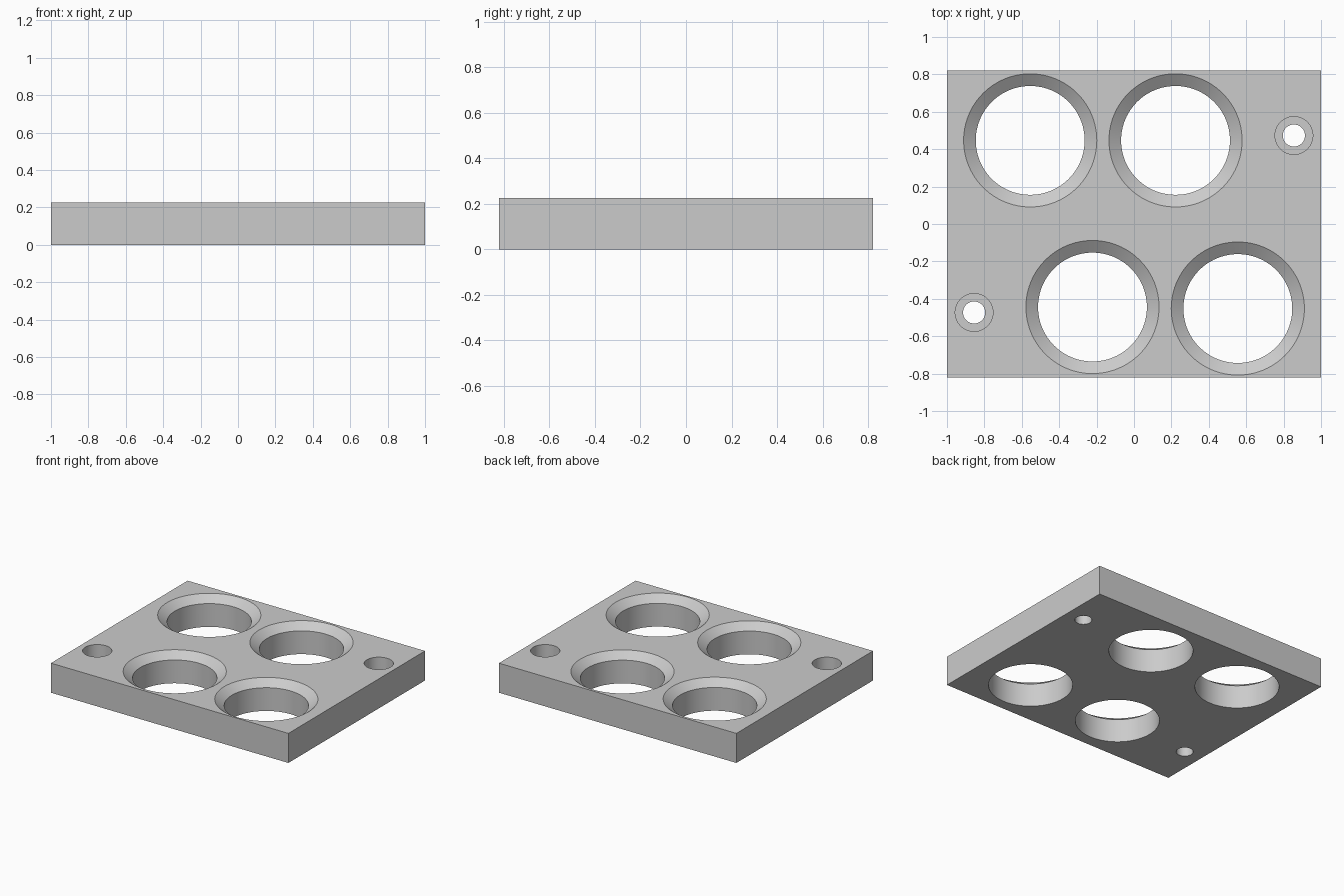
import bpy, bmesh, math

if "Cube" in bpy.data.objects:
    bpy.data.objects.remove(bpy.data.objects["Cube"], do_unlink=True)

LENGTH, WIDTH, HEIGHT = 2.0, 1.644, 0.225
SEGMENTS = 96

grey = bpy.data.materials.new("plain_grey")
grey.use_nodes = True
colour = (0.6, 0.6, 0.6, 1)
grey.diffuse_color = colour
grey.node_tree.nodes["Principled BSDF"].inputs["Base Color"].default_value = colour


def make_object(name, bm):
    mesh = bpy.data.meshes.new(name)
    bm.to_mesh(mesh)
    bm.free()
    mesh.materials.append(grey)
    obj = bpy.data.objects.new(name, mesh)
    bpy.context.collection.objects.link(obj)
    return obj


def add_revolved(bm, x, y, profile):
    """Closed solid from (radius, z) points, listed bottom to top."""
    rings = []
    for r, z in profile:
        angles = [2 * math.pi * i / SEGMENTS for i in range(SEGMENTS)]
        rings.append([bm.verts.new((x + r * math.cos(a), y + r * math.sin(a), z))
                      for a in angles])
    for low, high in zip(rings, rings[1:]):
        for i in range(SEGMENTS):
            j = (i + 1) % SEGMENTS
            bm.faces.new((low[i], low[j], high[j], high[i]))
    bm.faces.new(rings[0][::-1])
    bm.faces.new(rings[-1])


# Rectangular plate
bm = bmesh.new()
bmesh.ops.create_cube(bm, size=1)
for v in bm.verts:
    v.co.x *= LENGTH
    v.co.y *= WIDTH
    v.co.z = (v.co.z + 0.5) * HEIGHT
plate = make_object("plate", bm)

# Four large chamfered holes; the cone continues above the top face
bm = bmesh.new()
bore, rim, sink, over = 0.291, 0.356, 0.048, 0.05
slope = (rim - bore) / sink
large = [(bore, -over), (bore, HEIGHT - sink), (rim + slope * over, HEIGHT + over)]
for x, y in ((-0.555, 0.447), (0.222, 0.447), (-0.222, -0.444), (0.555, -0.452)):
    cutter_bm = bmesh.new()
    add_revolved(cutter_bm, x, y, large)
    cutter = make_object("large_hole_cutter", cutter_bm)
    cutter.hide_render = True
    plate.modifiers.new("large_hole", "BOOLEAN").object = cutter
bm.free()

# Two small counterbored screw holes
small = [(0.059, -over), (0.059, HEIGHT - 0.12), (0.101, HEIGHT - 0.12), (0.101, HEIGHT + over)]
for side in (1, -1):
    cutter_bm = bmesh.new()
    add_revolved(cutter_bm, side * 0.855, side * 0.473, small)
    cutter = make_object("screw_hole_cutter", cutter_bm)
    cutter.hide_render = True
    plate.modifiers.new("screw_hole", "BOOLEAN").object = cutter

# Apply the cuts, drop the cutters and shade
bpy.ops.object.select_all(action="DESELECT")
bpy.context.view_layer.objects.active = plate
plate.select_set(True)
cutters = [m.object for m in plate.modifiers]
for m in list(plate.modifiers):
    m.operation = "DIFFERENCE"
    m.solver = "EXACT"
    bpy.ops.object.modifier_apply(modifier=m.name)
for cutter in cutters:
    bpy.data.objects.remove(cutter, do_unlink=True)
bpy.ops.object.shade_smooth_by_angle(angle=math.radians(25))
